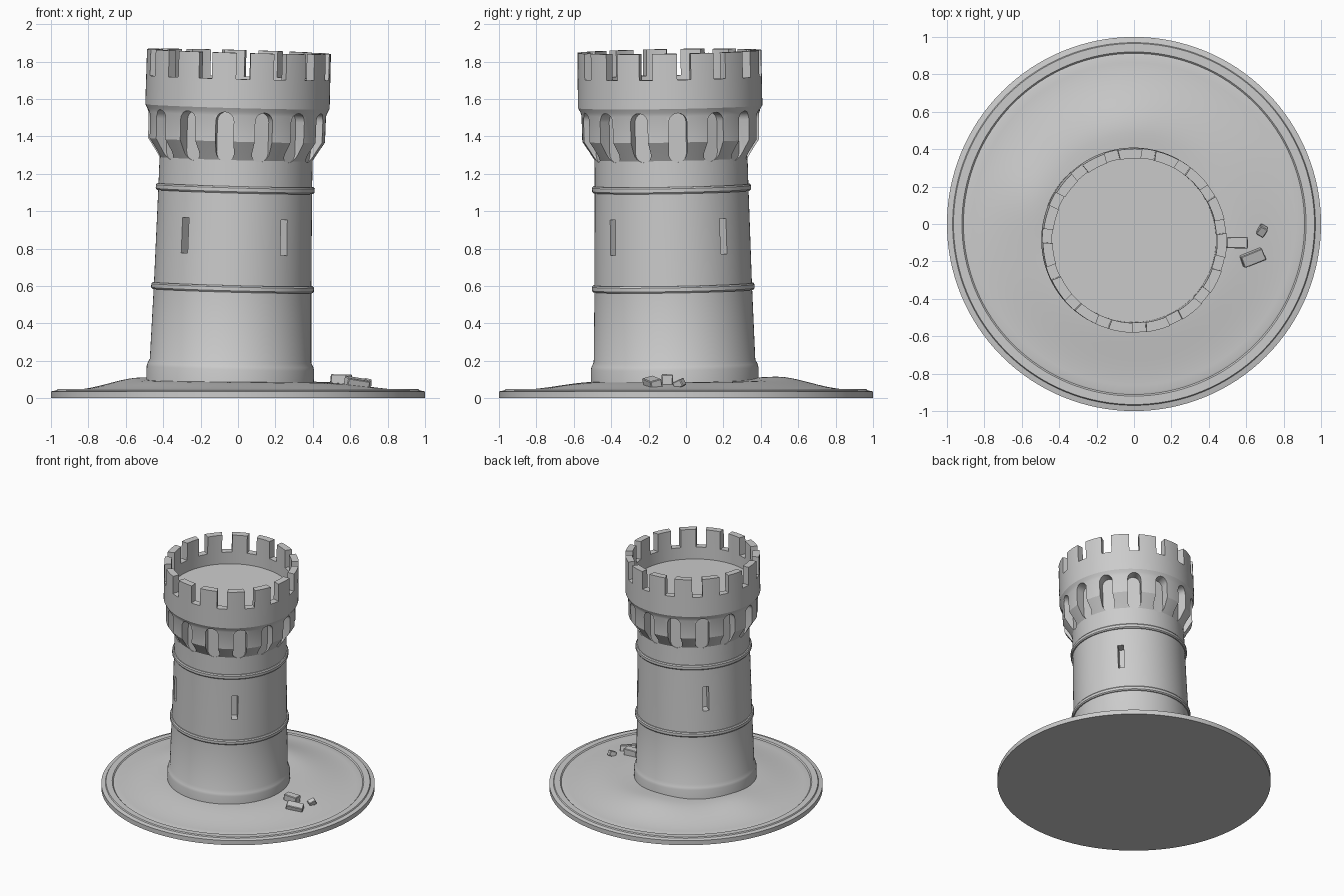
import bpy, bmesh, random
from math import sin, cos, pi, radians, exp, hypot
from mathutils import Matrix, Vector

if "Cube" in bpy.data.objects:
    bpy.data.objects.remove(bpy.data.objects["Cube"])

random.seed(4)


def make_object(name, bm, angle=30):
    bmesh.ops.recalc_face_normals(bm, faces=bm.faces)
    me = bpy.data.meshes.new(name)
    bm.to_mesh(me)
    bm.free()
    ob = bpy.data.objects.new(name, me)
    bpy.context.collection.objects.link(ob)
    if angle:
        smooth(ob, angle)
    return ob


def smooth(ob, angle):
    bpy.ops.object.select_all(action='DESELECT')
    ob.select_set(True)
    bpy.context.view_layer.objects.active = ob
    bpy.ops.object.shade_smooth_by_angle(angle=radians(angle))


def lathe(profile, steps, closed=False):
    """Revolve (radius, z) points around z."""
    bm = bmesh.new()
    vs = [bm.verts.new((r, 0, z)) for r, z in profile]
    es = [bm.edges.new(p) for p in zip(vs, vs[1:])]
    if closed:
        es.append(bm.edges.new((vs[-1], vs[0])))
    bmesh.ops.spin(bm, geom=vs + es, cent=(0, 0, 0), axis=(0, 0, 1),
                   angle=2 * pi, steps=steps, use_merge=True)
    bmesh.ops.remove_doubles(bm, verts=bm.verts, dist=1e-5)
    return bm


def add_prism(bm, outline, r0, r1, deg):
    """Extrude an (across, z) outline radially; deg is measured from the front."""
    rot = Matrix.Rotation(radians(deg), 4, 'Z')
    a = [bm.verts.new(rot @ Vector((x, -r0, z))) for x, z in outline]
    b = [bm.verts.new(rot @ Vector((x, -r1, z))) for x, z in outline]
    bm.faces.new(a)
    bm.faces.new(b[::-1])
    n = len(a)
    for i in range(n):
        bm.faces.new((a[i], b[i], b[(i + 1) % n], a[(i + 1) % n]))


def rect(w, z0, z1):
    return [(-w / 2, z0), (w / 2, z0), (w / 2, z1), (-w / 2, z1)]


def capsule(w, z0, z1, n=10):
    r = w / 2
    top = [(r * cos(pi * i / n), z1 - r + r * sin(pi * i / n)) for i in range(n + 1)]
    low = [(-r * cos(pi * i / n), z0 + r - r * sin(pi * i / n)) for i in range(n + 1)]
    return top + low


def ground_lift(x, y):
    """Soft mound around the tower, higher towards the back."""
    r = hypot(x, y)
    t = min(max((0.9 - r) / 0.42, 0), 1)
    t = t * t * (3 - 2 * t)
    side = 0.046 - 0.012 * x + 0.008 * y
    humps = 0.02 * exp(-((x + .05) ** 2 + (y - .5) ** 2) / .06)
    humps += 0.02 * exp(-((x + .62) ** 2 + (y - .15) ** 2) / .05)
    return t * (side + humps)


# Round base with stepped rim and mounded ground
profile = [(0, 0), (1, 0), (1, .036), (.97, .042), (.965, .05), (.92, .05), (.912, .042)]
profile += [(.9 * (1 - i / 24), .045) for i in range(25)]
bm = lathe(profile, 128)
for v in bm.verts:
    if v.co.z > .04:
        v.co.z += ground_lift(v.co.x, v.co.y)
make_object("base_ground", bm, 25)

# Slightly leaning tower frame
lean = (Matrix.Translation((-.045, -.058, 0)) @ Matrix.Rotation(.017, 4, 'X')
        @ Matrix.Rotation(.027, 4, 'Y'))

# Tower body: plinth, tapered shaft, corbel band, parapet and roof floor
tower = make_object("tower", lathe([
    (0, .03), (.448, .03), (.448, .16), (.443, .178), (.432, .2), (.421, .6),
    (.411, 1.13), (.409, 1.28), (.437, 1.325), (.473, 1.38), (.475, 1.52),
    (.482, 1.54), (.493, 1.56), (.492, 1.855), (.44, 1.855), (.44, 1.62), (0, 1.62)], 120), 0)

# Cutters: arched niches, battlement gaps, arrow slits
bm = bmesh.new()
for i in range(14):
    add_prism(bm, capsule(.097, 1.272, 1.537), .405, .6, -8 + i * 360 / 14)
for i in range(15):
    add_prism(bm, rect(.074, 1.715, 2), .38, .6, 3 + i * 24)
for deg in (40, 131, 227, 321):
    add_prism(bm, rect(.044, .775, .965), .34, .5, deg)
cutter = make_object("opening_cutters", bm, 0)
cutter.hide_render = True
cut = tower.modifiers.new("openings", 'BOOLEAN')
cut.operation, cut.solver, cut.object = 'DIFFERENCE', 'EXACT', cutter
bpy.ops.object.select_all(action='DESELECT')
tower.select_set(True)
bpy.context.view_layer.objects.active = tower
bpy.ops.object.modifier_apply(modifier=cut.name)
bpy.data.objects.remove(cutter)
smooth(tower, 25)
tower.matrix_world = lean

# Raised string courses
for name, z, r in (("lower_band", .592, .421), ("upper_band", 1.122, .411)):
    band = make_object(name, lathe([
        (r - .03, z - .018), (r + .008, z - .018), (r + .014, z - .01),
        (r + .014, z + .01), (r + .008, z + .018), (r - .03, z + .018)], 120, True))
    band.matrix_world = lean

# Fallen stones beside the tower
stones = [((.55, -.10, .095), (.115, .062, .066), (0, .03, 0)),
          ((.635, -.18, .082), (.125, .066, .05), (.25, .15, .38)),
          ((.685, -.035, .078), (.045, .055, .042), (.4, .2, -.5))]
for i, (loc, size, rot) in enumerate(stones):
    bm = bmesh.new()
    bmesh.ops.create_cube(bm, size=1)
    for v in bm.verts:
        v.co = Vector(c * s * random.uniform(.92, 1.03) for c, s in zip(v.co, size))
    bmesh.ops.bevel(bm, geom=bm.edges[:], offset=.004, segments=1, affect='EDGES')
    stone = make_object(f"fallen_stone_{i + 1}", bm, 0)
    stone.location, stone.rotation_euler = loc, rot
